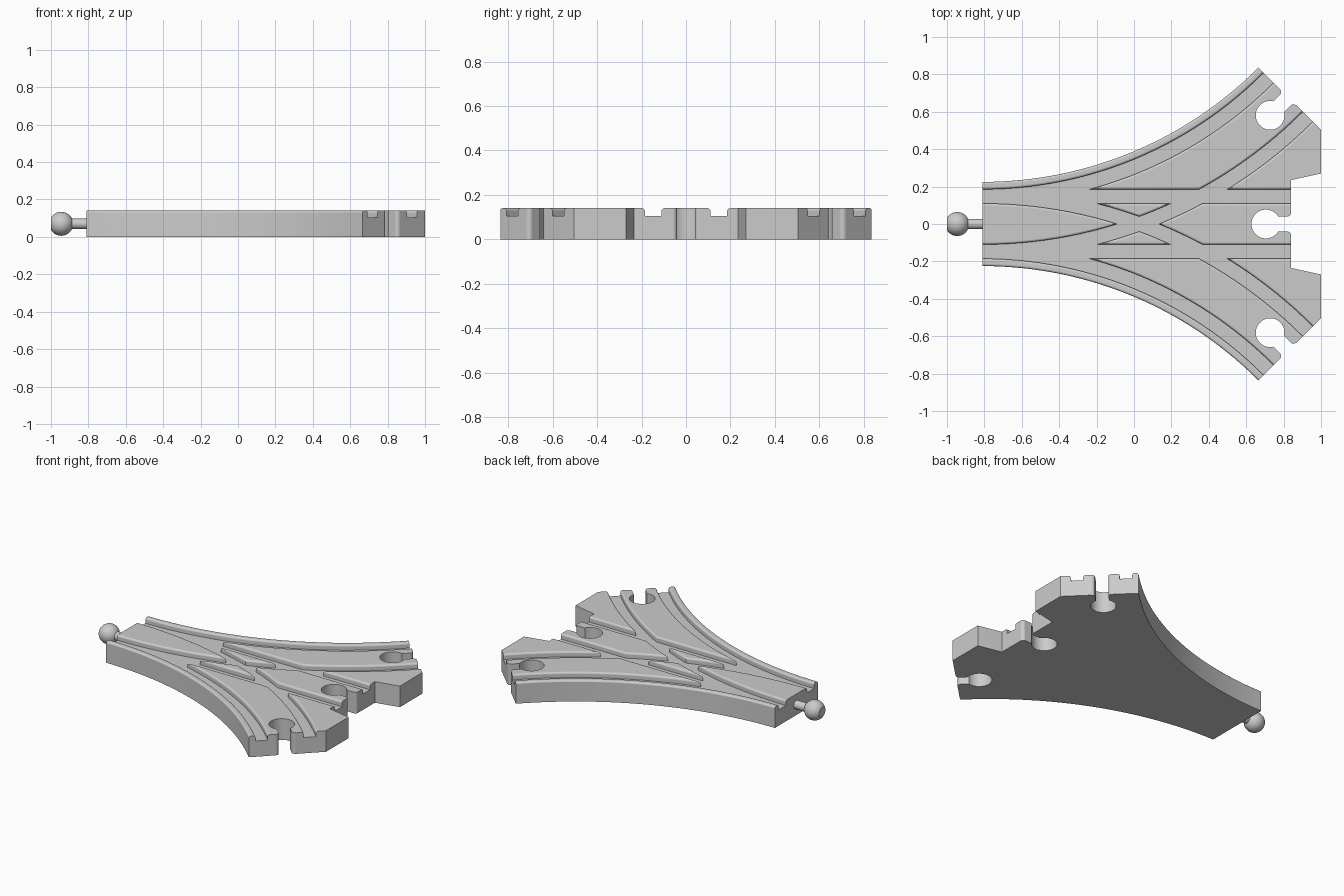
import bpy, bmesh
from math import sin, cos, pi, asin
from mathutils import Matrix, Vector

if "Cube" in bpy.data.objects:
    bpy.data.objects.remove(bpy.data.objects["Cube"], do_unlink=True)

START, END, TOP, FLOOR = -0.81, 0.84, 0.14, 0.105
RADIUS, HALF, LIP = 2.31, 0.225, 0.013
STEPS = 28
GROOVES = ((-0.185, -0.11), (0.11, 0.185))

grey = bpy.data.materials.new("plain grey")
grey.use_nodes = True
grey.diffuse_color = (0.6, 0.6, 0.6, 1)
grey.node_tree.nodes["Principled BSDF"].inputs["Base Color"].default_value = (0.6, 0.6, 0.6, 1)


def make_object(name, bm):
    bmesh.ops.recalc_face_normals(bm, faces=bm.faces)
    mesh = bpy.data.meshes.new(name)
    bm.to_mesh(mesh)
    bm.free()
    mesh.materials.append(grey)
    obj = bpy.data.objects.new(name, mesh)
    bpy.context.collection.objects.link(obj)
    return obj


def bridge_rings(name, rings):
    """Skin a list of closed rings and cap both ends."""
    bm = bmesh.new()
    loops = [[bm.verts.new(p) for p in ring] for ring in rings]
    n = len(loops[0])
    for a, b in zip(loops, loops[1:]):
        for i in range(n):
            j = (i + 1) % n
            bm.faces.new((a[i], a[j], b[j], b[i]))
    bm.faces.new(loops[0])
    bm.faces.new(loops[-1])
    return make_object(name, bm)


def prism(name, outline, low, high):
    return bridge_rings(name, [[(x, y, z) for x, y in outline] for z in (low, high)])


def curve_point(t, offset, run=0.0):
    """Point on the branch at angle t, moved sideways and along the tangent."""
    r = RADIUS + offset
    return (START + r * sin(t) + run * cos(t), RADIUS - r * cos(t) + run * sin(t))


ANGLES = [pi / 4 * i / STEPS for i in range(STEPS + 1)]
STATIONS = [(0, -0.04)] + [(t, 0) for t in ANGLES] + [(pi / 4, 0.04)]


def groove_profile(a, b):
    """Flat floor, upright walls and rounded lips, as (sideways, height)."""
    arc = [pi / 2 * i / 5 for i in range(6)]
    right = [(b + LIP * (1 - cos(q)), TOP - LIP + LIP * sin(q)) for q in arc]
    left = [(a - LIP * (1 - cos(q)), TOP - LIP + LIP * sin(q)) for q in reversed(arc)]
    return ([(a, FLOOR), (b, FLOOR)] + right
            + [(b + LIP, TOP + 0.03), (a - LIP, TOP + 0.03)] + left)


def curved_cutter(a, b, side):
    prof = groove_profile(a, b)
    rings = []
    for t, run in STATIONS:
        pts = [(*curve_point(t, o, run), z) for o, z in prof]
        rings.append([(x, y * side, z) for x, y, z in pts])
    return bridge_rings("curved_groove_cutter", rings)


def straight_cutter(a, b):
    prof = groove_profile(a, b)
    return bridge_rings("straight_groove_cutter",
                        [[(x, o, z) for o, z in prof] for x in (START + 0.05, END + 0.04)])


def socket_cutter(x, y, angle):
    """Round hole with a neck that flares where it meets the track end."""
    r, neck, flare, reach = 0.077, 0.04, 0.02, 0.135
    q0 = asin(neck / r)
    pts = [(r * cos(q), r * sin(q))
           for q in (q0 + (2 * pi - 2 * q0) * i / 40 for i in range(41))]
    edge = [(reach - flare + flare * sin(q), neck + flare - flare * cos(q))
            for q in (pi / 2 * i / 6 for i in range(7))]
    edge.append((reach + 0.03, neck + flare))
    pts += [(u, -v) for u, v in edge] + edge[::-1]
    turn = Matrix.Rotation(angle, 2)
    spots = [turn @ Vector(p) for p in pts]
    return prism("socket_cutter", [(x + p.x, y + p.y) for p in spots], -0.05, TOP + 0.05)


# Track body: two outer arcs, angled ends, wedges and the middle end
upper = [(END, 0.235), (1.0, 0.27), (1.0, 0.505)]
upper += [curve_point(t, -HALF) for t in reversed(ANGLES)]
lower = [(x, -y) for x, y in reversed(upper)]
track = prism("track_body", lower + upper, 0, TOP)

# Wheel grooves, rounded outer edges and sockets
cutters = [straight_cutter(a, b) for a, b in GROOVES]
for side in (1, -1):
    cutters += [curved_cutter(a, b, side) for a, b in GROOVES]
    cutters.append(curved_cutter(-0.3, -HALF - 0.0004, side))
    ex, ey = curve_point(pi / 4, 0, -0.135)
    cutters.append(socket_cutter(ex, ey * side, side * pi / 4))
cutters.append(socket_cutter(END - 0.135, 0, 0))

bpy.context.view_layer.objects.active = track
for cutter in cutters:
    cutter.hide_render = True
    mod = track.modifiers.new("cut", "BOOLEAN")
    mod.operation, mod.solver, mod.object = "DIFFERENCE", "MANIFOLD", cutter
    bpy.ops.object.modifier_apply(modifier=mod.name)
    bpy.data.objects.remove(cutter, do_unlink=True)

# Connector peg: rod and ball with a flattened tip
ball, centre, rod = 0.064, -0.945, 0.028
first, last = pi - asin(0.033 / ball), asin(rod / ball)
profile = [(centre + ball * cos(q), ball * sin(q))
           for q in (first + (last - first) * i / 16 for i in range(17))]
profile.append((START + 0.02, rod))
peg = bridge_rings("connector_peg", [
    [(x, r * cos(2 * pi * k / 32), 0.07 + r * sin(2 * pi * k / 32)) for k in range(32)]
    for x, r in profile])

# Smooth shading with crisp edges
for obj in (track, peg):
    bpy.ops.object.select_all(action="DESELECT")
    obj.select_set(True)
    bpy.context.view_layer.objects.active = obj
    bpy.ops.object.shade_smooth_by_angle(angle=pi / 6)
    weighted = obj.modifiers.new("clean_normals", "WEIGHTED_NORMAL")
    weighted.keep_sharp = True
